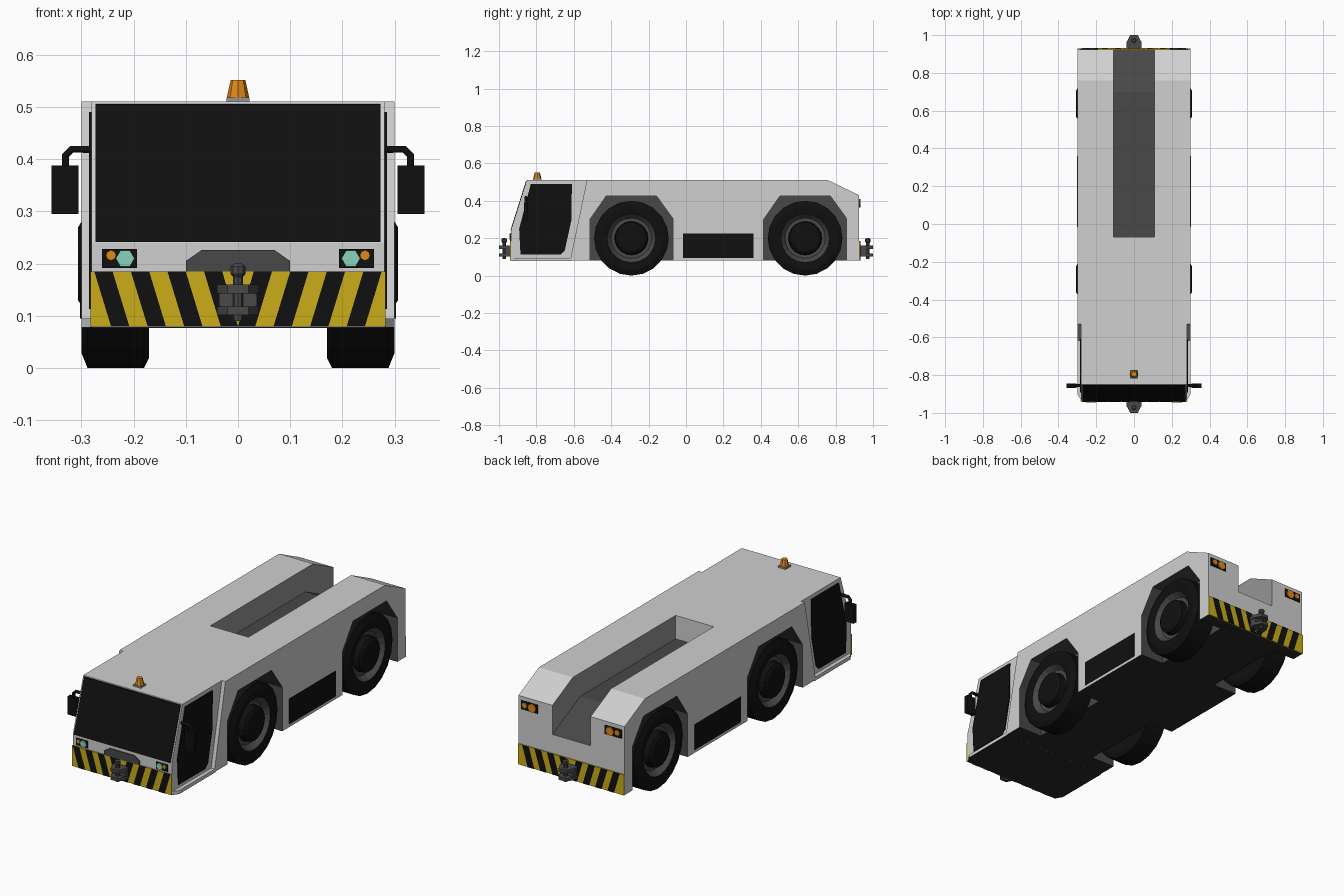
import bpy, bmesh, math
from mathutils import Vector

if "Cube" in bpy.data.objects:
    bpy.data.objects.remove(bpy.data.objects["Cube"])


def material(name, *rgb):
    m = bpy.data.materials.new(name)
    m.diffuse_color = (*rgb, 1)
    m.use_nodes = True
    node = next(n for n in m.node_tree.nodes if n.type == 'BSDF_PRINCIPLED')
    node.inputs["Base Color"].default_value = (*rgb, 1)
    return m


WHITE = material("body white", .63, .63, .63)
MID = material("mid grey", .3, .3, .3)
DARK = material("dark grey", .065, .065, .065)
UNDER = material("underside charcoal", .02, .02, .02)
BLACK = material("black", .005, .005, .005)
YELLOW = material("hazard yellow", .6, .42, .01)
ORANGE = material("lamp orange", .75, .25, .01)
TEAL = material("headlight teal", .25, .65, .52)


def finish(name, bm, *mats):
    bmesh.ops.recalc_face_normals(bm, faces=bm.faces)
    mesh = bpy.data.meshes.new(name)
    bm.to_mesh(mesh)
    bm.free()
    for m in mats:
        mesh.materials.append(m)
    ob = bpy.data.objects.new(name, mesh)
    bpy.context.collection.objects.link(ob)
    return ob


def prism(name, pts, axis, lo, hi, mat):
    """Extrude a flat outline along one axis from lo to hi."""
    place = {'x': lambda p, d: (d, *p), 'y': lambda p, d: (p[0], d, p[1]),
             'z': lambda p, d: (*p, d)}[axis]
    bm = bmesh.new()
    a, b = ([bm.verts.new(place(p, d)) for p in pts] for d in (lo, hi))
    bm.faces.new(a)
    bm.faces.new(b)
    for i in range(len(pts)):
        j = (i + 1) % len(pts)
        bm.faces.new((a[i], a[j], b[j], b[i]))
    return finish(name, bm, mat)


def rect(x0, x1, z0, z1):
    return [(x0, z0), (x1, z0), (x1, z1), (x0, z1)]


def disc(cx, cz, r, n):
    return [(cx + r * math.cos(2 * math.pi * i / n), cz + r * math.sin(2 * math.pi * i / n))
            for i in range(n)]


def lathe(name, profile, centre, axis, sides, mats):
    """Revolve (along, radius, material slot) points round x or z."""
    bm = bmesh.new()
    rings = []
    for d, r, _ in profile:
        ring = []
        for u, v in disc(0, 0, r, sides):
            ring.append(bm.verts.new(Vector(centre) + Vector((d, u, v) if axis == 'x' else (u, v, d))))
        rings.append(ring)
    for k in range(len(rings) - 1):
        for i in range(sides):
            j = (i + 1) % sides
            f = bm.faces.new((rings[k][i], rings[k][j], rings[k + 1][j], rings[k + 1][i]))
            f.material_index = profile[k][2]
    bm.faces.new(rings[0]).material_index = profile[0][2]
    bm.faces.new(rings[-1]).material_index = profile[-1][2]
    return finish(name, bm, *mats)


def cut(ob, cutter):
    mod = ob.modifiers.new("cut", 'BOOLEAN')
    mod.operation, mod.solver, mod.object = 'DIFFERENCE', 'EXACT', cutter
    bpy.context.view_layer.objects.active = ob
    bpy.ops.object.modifier_apply(modifier=mod.name)
    bpy.data.objects.remove(cutter)


# Main body with wheel wells and rear trough
body = prism("body", [(-.62, .08), (-.53, .51), (.76, .51), (.925, .43), (.925, .08)],
             'x', -.3, .3, WHITE)
for m in (DARK, UNDER, MID):
    body.data.materials.append(m)
AXLES = (-.292, .637)
for y in AXLES:
    arch = [(y - .222, 0), (y - .222, .3), (y - .135, .425), (y + .135, .425), (y + .222, .305), (y + .222, 0)]
    for s in (1, -1):
        cut(body, prism("well_cutter", arch, 'x', s * .165, s * .4, DARK))
cut(body, prism("trough_cutter", [(-.07, .6), (-.07, .39), (.7, .39), (1, .245), (1, .6)],
                'x', -.108, .108, DARK))
for f in body.data.polygons:
    c, n = f.center, f.normal
    f.material_index = 0
    if n.z < -.9 and c.z < .1:
        f.material_index = 2
    elif .15 < abs(c.x) < .25 and c.z < .44:
        f.material_index = 1
    elif abs(c.x) < .12 and c.z < .45 and n.z > .3:
        f.material_index = 1
    elif abs(c.x) < .12 and abs(n.x) > .9:
        f.material_index = 3

# Cab, sill and glazing
cab = prism("cab", [(-.935, .08), (-.935, .24), (-.85, .51), (-.53, .51), (-.62, .08)],
            'x', -.28, .28, WHITE)
cab.data.materials.append(UNDER)
for f in cab.data.polygons:
    f.material_index = int(f.normal.z < -.9)
sill = [(-.28, -.933), (.28, -.933), (.3, -.9), (.3, -.61), (-.3, -.61), (-.3, -.9)]
prism("sill", sill, 'z', .079, .095, WHITE)
prism("cab_floor", sill, 'z', .077, .079, UNDER)


def on_slope(z, out):
    t = (z - .24) / .27
    return (-.935 + .085 * t - .954 * out, z - .3 * out)


prism("windscreen", [on_slope(.243, 0), on_slope(.506, 0), on_slope(.506, .005), on_slope(.243, .005)],
      'x', -.273, .273, BLACK)
door = [(-.83, .49), (-.61, .49), (-.613, .295), (-.648, .135), (-.67, .113), (-.885, .113), (-.892, .25)]

# Side details, mirrored left and right
for s, side in ((1, "left"), (-1, "right")):
    prism(side + "_door_window", door, 'x', s * .279, s * .285, BLACK)
    prism(side + "_side_vent", rect(-.015, .36, .095, .225), 'x', s * .298, s * .302, BLACK)
    prism(side + "_mirror", rect(s * .305, s * .357, .295, .388), 'y', -.867, -.845, BLACK)
    curve = bpy.data.curves.new(side + "_mirror_arm", 'CURVE')
    curve.dimensions, curve.bevel_depth, curve.bevel_resolution = '3D', .008, 1
    path = [(.27, .419), (.318, .419), (.33, .407), (.33, .38)]
    line = curve.splines.new('POLY')
    line.points.add(len(path) - 1)
    for p, (x, z) in zip(line.points, path):
        p.co = (s * x, -.856, z, 1)
    curve.materials.append(BLACK)
    bpy.context.collection.objects.link(bpy.data.objects.new(side + "_mirror_arm", curve))

    # Headlights and tail lights
    prism(side + "_headlight_box", rect(s * .193, s * .26, .192, .228), 'y', -.939, -.93, BLACK)
    prism(side + "_headlight", disc(s * .216, .21, .018, 6), 'y', -.944, -.936, TEAL)
    prism(side + "_front_indicator", disc(s * .243, .216, .01, 8), 'y', -.944, -.936, ORANGE)
    prism(side + "_tail_box", rect(s * .19, s * .285, .365, .41), 'y', .92, .928, BLACK)
    prism(side + "_tail_light", disc(s * .22, .387, .022, 8), 'y', .925, .932, ORANGE)
    prism(side + "_rear_indicator", disc(s * .262, .39, .014, 8), 'y', .925, .932, ORANGE)

    # Wheels
    for y, end in zip(AXLES, ("front", "rear")):
        profile = [(.306, .07, 0), (.297, .085, 0), (.268, .09, 1), (.268, .108, 1), (.296, .13, 0),
                   (.3, .17, 0), (.288, .2, 0), (.18, .2, 0), (.17, .18, 0)]
        lathe(f"{end}_{side}_wheel", [(s * d, r, m) for d, r, m in profile], (0, y, .2), 'x', 20,
              (BLACK, DARK))


# Hazard bumpers and tow hitches
def hazard(end, y, out, half):
    prism(end + "_hazard_panel", rect(-half, half, .08, .185), 'y', y, y + out * .005, YELLOW)
    for s in (1, -1):
        for k in range(5):
            top = .03 + k * .07
            outline = [(top, .185), (top + .035, .185), (top + .003, .08), (top - .032, .08)]
            outline = [(s * min(max(x, 0), half), z) for x, z in outline]
            if top < half:
                prism(f"{end}_hazard_stripe", outline, 'y', y + out * .004, y + out * .007, BLACK)


def hitch(end, s):
    plan = [(-.04, s * .925), (-.04, s * .962), (-.02, s), (.02, s), (.04, s * .962), (.04, s * .925)]
    prism(end + "_hitch_lower_jaw", plan, 'z', .102, .118, DARK)
    prism(end + "_hitch_upper_jaw", plan, 'z', .143, .16, DARK)
    prism(end + "_hitch_block", rect(-.036, .036, .118, .143), 'y', s * .925, s * .965, DARK)
    lathe(end + "_hitch_pin", [(.09, .01, 0), (.175, .01, 0), (.18, .014, 0), (.195, .014, 0), (.2, .008, 0)],
          (0, s * .972, 0), 'z', 8, (DARK,))


hazard("front", -.935, -1, .282)
hazard("rear", .925, 1, .3)
hitch("front", -1)
hitch("rear", 1)
prism("front_grille", [(-.1, .185), (.1, .185), (.1, .205), (.07, .226), (-.07, .226), (-.1, .205)],
      'y', -.941, -.933, DARK)

# Roof beacon
prism("beacon_base", rect(-.022, .022, -.817, -.773), 'z', .508, .518, MID)
lathe("beacon", [(.516, .022, 0), (.552, .014, 0)], (0, -.795, 0), 'z', 8, (ORANGE,))
